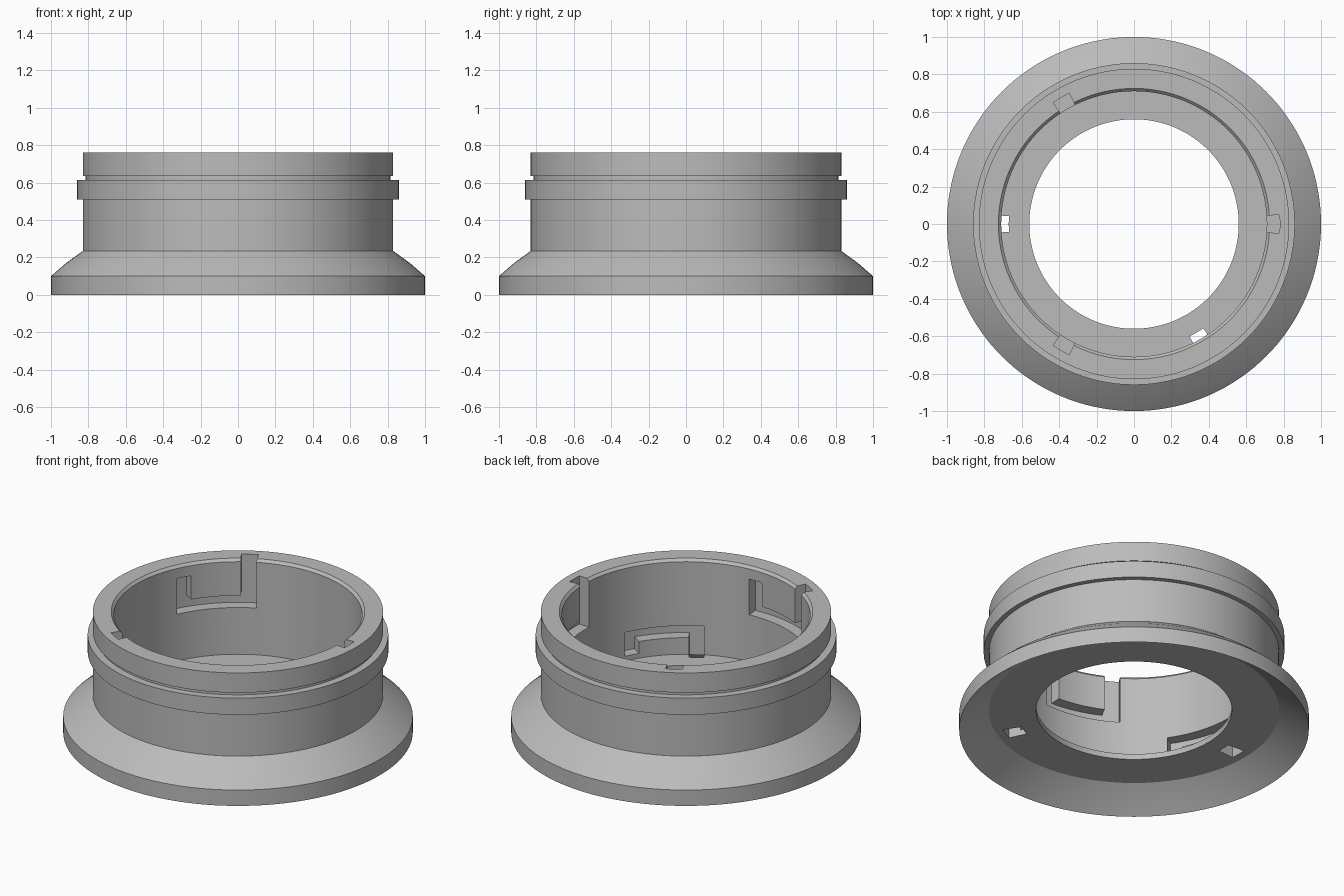
import bpy, bmesh
from math import radians, cos, sin, tau
from mathutils import Vector

cube = bpy.data.objects.get("Cube")
if cube:
    bpy.data.objects.remove(cube, do_unlink=True)

grey = bpy.data.materials.new("plain grey")
grey.use_nodes = True
colour = (0.5, 0.5, 0.5, 1)
grey.diffuse_color = colour
grey.node_tree.nodes["Principled BSDF"].inputs["Base Color"].default_value = colour


def finish(bm, name):
    bmesh.ops.recalc_face_normals(bm, faces=bm.faces)
    mesh = bpy.data.meshes.new(name)
    bm.to_mesh(mesh)
    bm.free()
    mesh.materials.append(grey)
    obj = bpy.data.objects.new(name, mesh)
    bpy.context.scene.collection.objects.link(obj)
    return obj


# Ring body: closed (radius, height) profile turned around z
profile = [
    (0.56, 0.125), (0.83, 0.125), (0.918, 0.066), (1.0, 0.0),       # dished underside
    (1.0, 0.1), (0.918, 0.171), (0.83, 0.235),                      # flared skirt
    (0.83, 0.51), (0.86, 0.51), (0.86, 0.615),                      # raised band
    (0.815, 0.615), (0.815, 0.635), (0.83, 0.635), (0.83, 0.76),    # groove and rim
    (0.725, 0.76), (0.71, 0.744), (0.71, 0.16), (0.56, 0.16),       # bore and inner shelf
]
bm = bmesh.new()
verts = [bm.verts.new((r, 0, z)) for r, z in profile]
edges = [bm.edges.new((v, verts[i - 1])) for i, v in enumerate(verts)]
bmesh.ops.spin(bm, geom=verts + edges, cent=(0, 0, 0), axis=(0, 0, 1),
               angle=tau, steps=144, use_duplicate=False)
bmesh.ops.remove_doubles(bm, verts=bm.verts, dist=1e-4)
body = finish(bm, "adapter_ring")


def hook_slots(name, start, rows):
    """Three hooked slots: entry channel, sideways arm and locking pocket."""
    half, reach = 3.6, 34.4
    channel = [-half, 0, half]
    arm = [half + (reach - 3 * half) * i / 8 for i in range(1, 9)]
    columns = channel + arm + [reach - half, reach]
    bm = bmesh.new()
    for turn in range(3):
        base = start + 120 * turn
        for a, b in zip(columns, columns[1:]):
            mid = (a + b) / 2
            count = 3 if mid < half else 2 if mid > reach - 2 * half else 1
            for low, high in list(zip(rows, rows[1:]))[:count]:
                bm.faces.new([bm.verts.new((base + u, 0.67, z)) for u, z in
                              ((a, low), (b, low), (b, high), (a, high))])
    bmesh.ops.remove_doubles(bm, verts=bm.verts, dist=1e-4)
    result = bmesh.ops.extrude_face_region(bm, geom=bm.faces[:])
    for v in result["geom"]:
        if isinstance(v, bmesh.types.BMVert):
            v.co.y = 0.78
    # Wrap the flat (angle, radius, height) sheet around the axis
    for v in bm.verts:
        angle, radius, z = radians(v.co.x), v.co.y, v.co.z
        v.co = Vector((radius * cos(angle), radius * sin(angle), z))
    cutter = finish(bm, name)
    cutter.hide_render = True
    return cutter


# Upper slots open at the rim, lower slots open through the shelf
cutters = [
    hook_slots("upper_slot_cutter", 0, (0.455, 0.53, 0.68, 0.82)),
    hook_slots("lower_slot_cutter", 60, (0.34, 0.265, 0.19, 0.08)),
]
bpy.context.view_layer.objects.active = body
for cutter in cutters:
    cut = body.modifiers.new(cutter.name, "BOOLEAN")
    cut.operation = "DIFFERENCE"
    cut.solver = "EXACT"
    cut.object = cutter
    bpy.ops.object.modifier_apply(modifier=cut.name)
    bpy.data.objects.remove(cutter, do_unlink=True)

for obj in bpy.context.selected_objects:
    obj.select_set(False)
body.select_set(True)
bpy.ops.object.shade_smooth_by_angle(angle=radians(25))
